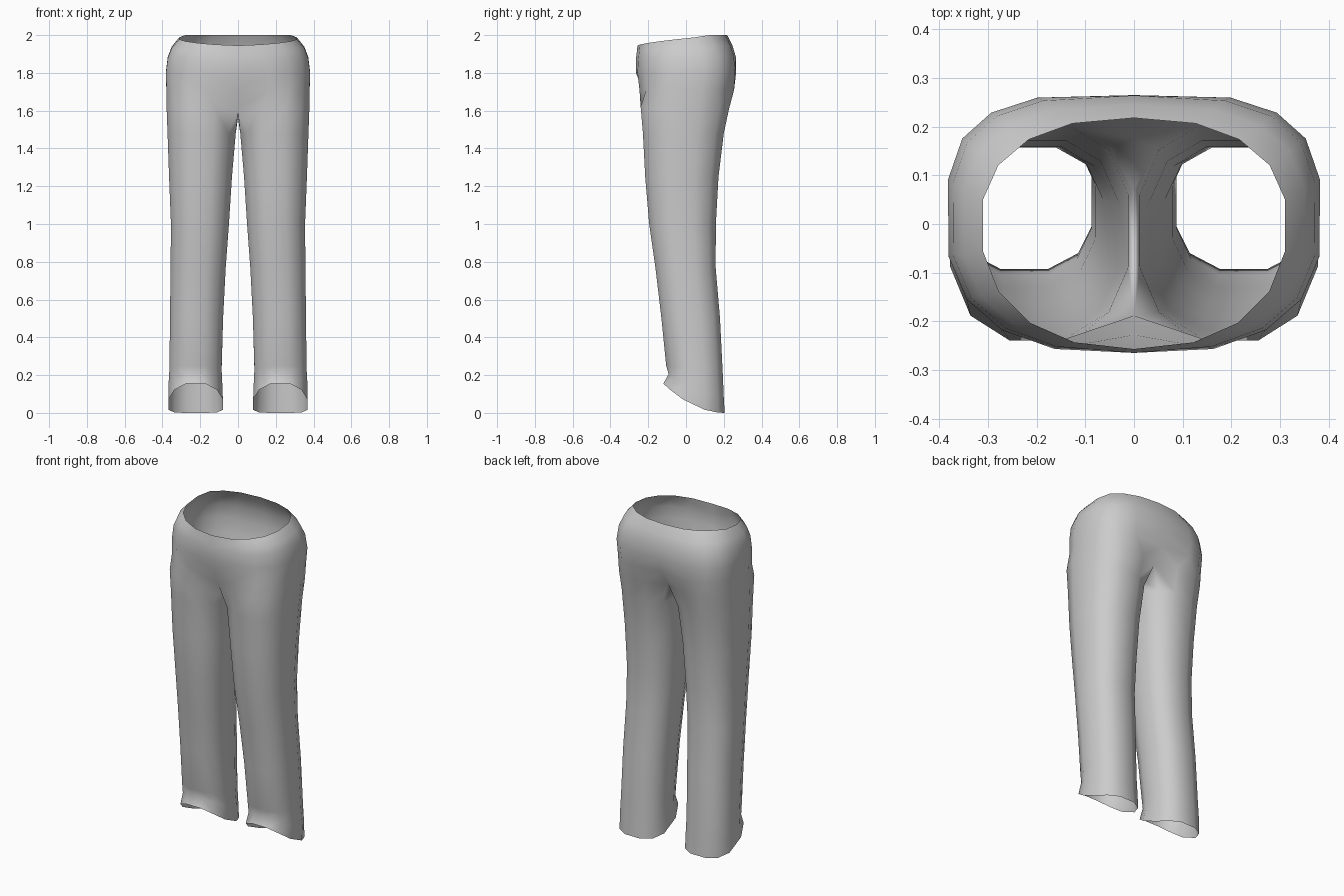
import bpy, bmesh
from math import sin, cos, radians

if "Cube" in bpy.data.objects:
    bpy.data.objects.remove(bpy.data.objects["Cube"])

def spow(v, e):
    return (abs(v) ** e) * (1 if v >= 0 else -1)

def leg_ring(zf, zb, xi, xo, yf, yb, bend=1.0):
    """12-sided rounded-square leg section, starting at the front inner corner."""
    cx, rx, cy, ry = (xi + xo) / 2, (xo - xi) / 2, (yf + yb) / 2, (yb - yf) / 2
    k = cos(radians(15)) ** 0.8
    pts = []
    for i in range(12):
        a = radians(225 + 30 * i)
        x = cx + rx * spow(cos(a), 0.8) / k
        y = cy + ry * spow(sin(a), 0.8) / k
        t = min(max((yb - y) / (yb - yf), 0), 1) ** bend
        pts.append([x, y, zb + (zf - zb) * t])
    return pts

def hip_ring(zf, zb, w, f, b, ef, eb, cleft=0.0):
    """Half of the hip section, from front centre round to back centre."""
    pts = []
    for i in range(10):
        a = radians(270 + 20 * i)
        e, d = (ef, -f) if i < 5 else (eb, b)
        x = 0 if i in (0, 9) else w * spow(cos(a), e)
        y = d * spow(sin(a), e)
        if i in (0, 9):
            y -= cleft * (1 if y > 0 else -1)
        pts.append([x, y, zf + (zb - zf) * min(1, i / 6) ** 1.3])
    return pts

# Leg sections from the slanted hem upwards
legs = [leg_ring(*r) for r in (
    (0.155, 0.0, 0.08, 0.368, -0.12, 0.205, 2),
    (0.205, 0.08, 0.083, 0.368, -0.092, 0.20, 1.5),
    (0.25, 0.2, 0.087, 0.363, -0.105, 0.195),
    (0.5, 0.5, 0.079, 0.36, -0.13, 0.18),
    (0.77, 0.77, 0.065, 0.357, -0.162, 0.157),
    (1.0, 1.0, 0.048, 0.355, -0.195, 0.158),
    (1.25, 1.25, 0.032, 0.365, -0.216, 0.172),
    (1.48, 1.48, 0.012, 0.373, -0.228, 0.2))]

# Crotch section: inner points lie on the centre seam
crotch = leg_ring(1.62, 1.61, 0.0, 0.378, -0.24, 0.228)
for i, z in ((0, 1.605), (9, 1.615), (10, 1.565), (11, 1.56)):
    crotch[i][0] = 0.0
    crotch[i][2] = z
legs.append(crotch)

# Hip sections up to the dipped waist
hips = [hip_ring(*r) for r in (
    (1.71, 1.71, 0.383, -0.258, 0.265, 0.75, 0.65, 0.03),
    (1.80, 1.80, 0.386, -0.27, 0.27, 0.8, 0.62, 0.005),
    (1.875, 1.885, 0.376, -0.265, 0.264, 0.8, 0.65),
    (1.915, 1.945, 0.355, -0.26, 0.246, 0.82, 0.72),
    (1.945, 2.0, 0.315, -0.257, 0.218, 0.88, 0.85))]

# Skin the sections
bm = bmesh.new()
lv = [[bm.verts.new(p) for p in ring] for ring in legs]
hv = [[bm.verts.new(p) for p in ring] for ring in hips]
for a, b in zip(lv, lv[1:]):
    for i in range(12):
        j = (i + 1) % 12
        bm.faces.new((a[i], a[j], b[j], b[i]))
rows = [lv[-1][:10]] + hv
for a, b in zip(rows, rows[1:]):
    for i in range(9):
        bm.faces.new((a[i], a[i + 1], b[i + 1], b[i]))
for f in bm.faces:
    f.smooth = True
mesh = bpy.data.meshes.new("trousers")
bm.to_mesh(mesh)
bm.free()

# Mirror to the other leg
trousers = bpy.data.objects.new("trousers", mesh)
bpy.context.collection.objects.link(trousers)
mirror = trousers.modifiers.new("mirror", 'MIRROR')
mirror.use_clip = True
mirror.merge_threshold = 0.001
